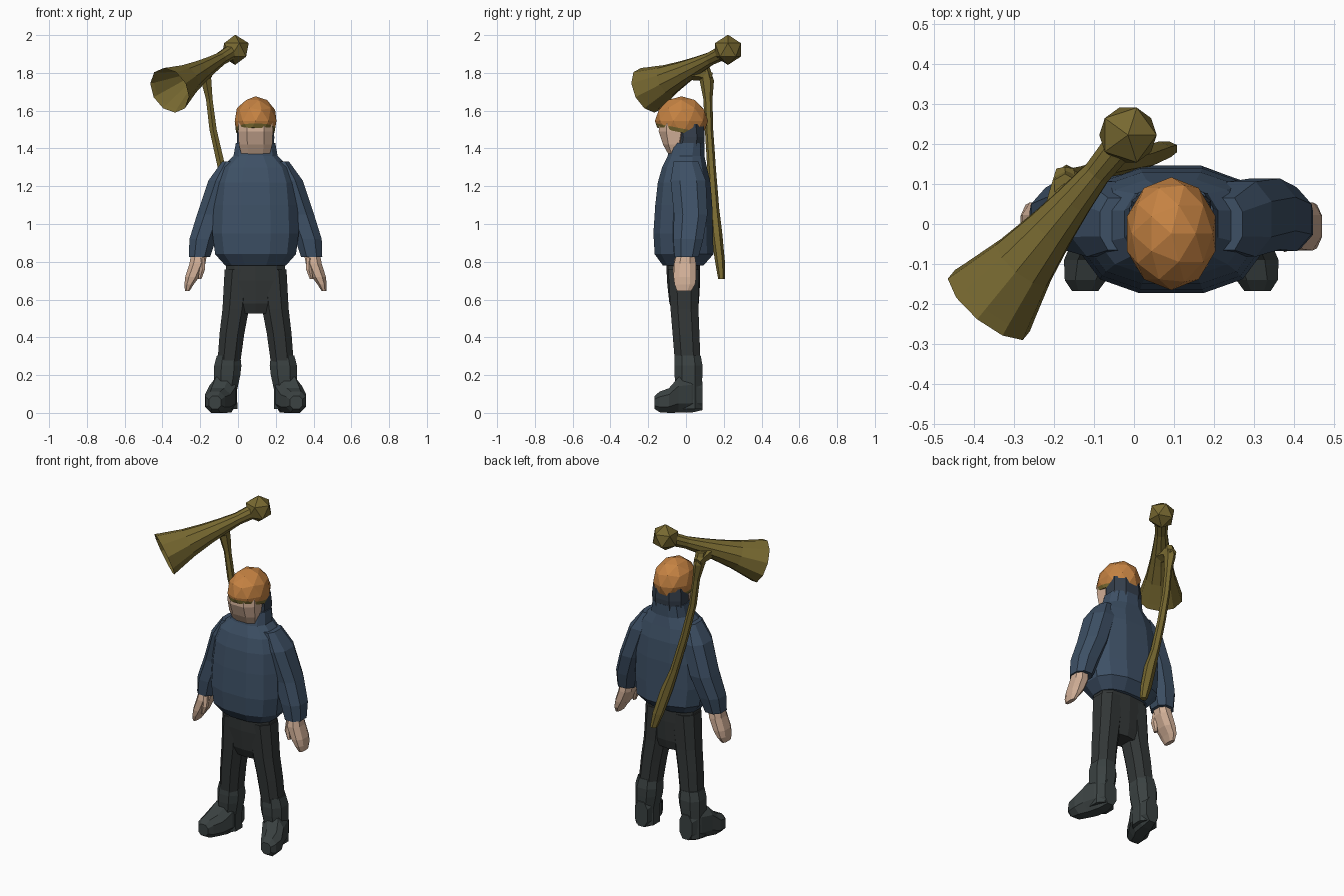
import bpy, bmesh, math
from mathutils import Vector, Matrix

if "Cube" in bpy.data.objects:
    bpy.data.objects.remove(bpy.data.objects["Cube"])

BX = 0.093  # the figure stands off centre because of the horn


def material(name, rgb):
    m = bpy.data.materials.new(name)
    m.diffuse_color = (*rgb, 1)
    m.use_nodes = True
    m.node_tree.nodes["Principled BSDF"].inputs["Base Color"].default_value = m.diffuse_color
    return m


ORANGE = material("orange helmet", (0.56, 0.225, 0.055))
OLIVE = material("olive brass", (0.185, 0.14, 0.03))
NAVY = material("navy cloth", (0.047, 0.08, 0.13))
DARK = material("dark hood", (0.034, 0.048, 0.07))
SKIN = material("skin", (0.64, 0.43, 0.31))
TROUSER = material("charcoal trousers", (0.032, 0.037, 0.037))
BOOT = material("dark grey boots", (0.043, 0.054, 0.054))

X, Y, Z = Vector((1, 0, 0)), Vector((0, 1, 0)), Vector((0, 0, 1))


def finish(name, bm, *mats):
    bmesh.ops.recalc_face_normals(bm, faces=bm.faces[:])
    me = bpy.data.meshes.new(name)
    bm.to_mesh(me)
    bm.free()
    for m in mats:
        me.materials.append(m)
    ob = bpy.data.objects.new(name, me)
    bpy.context.collection.objects.link(ob)
    return ob


def ring(c, u, v, n=8, power=1.0):
    """Superellipse ring round c; power below 1 makes it boxier."""
    pts = []
    for i in range(n):
        a = 2 * math.pi * (i + 0.5) / n
        ca, sa = math.cos(a), math.sin(a)
        p = Vector(c) + u * math.copysign(abs(ca) ** power, ca) + v * math.copysign(abs(sa) ** power, sa)
        p.z = max(p.z, 0)
        pts.append(p)
    return pts


def loft(name, rings, mat):
    bm = bmesh.new()
    rows = [[bm.verts.new(p) for p in r] for r in rings]
    n = len(rows[0])
    for a, b in zip(rows, rows[1:]):
        for i in range(n):
            j = (i + 1) % n
            bm.faces.new((a[i], a[j], b[j], b[i]))
    bm.faces.new(rows[0])
    bm.faces.new(rows[-1])
    return finish(name, bm, mat)


def column(name, secs, mat, n=8, power=0.85, side=1):
    """Horizontal sections (x, y, z, rx, ry), x measured from the body axis."""
    return loft(name, [ring((BX + side * x, y, z), X * rx, Y * ry, n, power)
                       for x, y, z, rx, ry in secs], mat)


def tube(name, secs, mat, axis, n=8):
    """Sections (centre, radius) square to the axis."""
    d = Vector(axis).normalized()
    u = d.cross(Z).normalized()
    v = u.cross(d)
    return loft(name, [ring(c, u * r, v * r, n) for c, r in secs], mat)


# Jacket body, hood and face
column("jacket", [(0, -.015, .78, .165, .11), (0, -.01, .84, .22, .16), (0, -.015, .95, .235, .162),
                  (0, -.012, 1.1, .228, .155), (0, -.01, 1.22, .215, .143), (0, -.008, 1.3, .185, .122),
                  (0, .0, 1.36, .12, .10), (0, .01, 1.43, .107, .09)], NAVY, 12, .8)
column("hood", [(0, .015, 1.4, .104, .085), (0, .022, 1.46, .106, .082), (0, .015, 1.53, .1, .085)], DARK, 8)
column("face", [(0, -.06, 1.37, .08, .036), (0, -.065, 1.42, .094, .06),
                (0, -.065, 1.49, .098, .085), (0, -.06, 1.55, .095, .085)], SKIN, 8, .8)

# Helmet: dome cut by a plane that drops to the back, with an olive rim
bm = bmesh.new()
bmesh.ops.create_icosphere(bm, subdivisions=2, radius=1)
bmesh.ops.transform(bm, verts=bm.verts[:], matrix=Matrix.Translation((BX, -.024, 1.545))
                    @ Matrix.Diagonal((.116, .141, .131, 1)))
tilt = Vector((0, .2, 1)).normalized()
low, high = Vector((BX, -.024, 1.484)), Vector((BX, -.024, 1.506))
cut = bmesh.ops.bisect_plane(bm, geom=bm.verts[:] + bm.edges[:] + bm.faces[:],
                             plane_co=low, plane_no=tilt, clear_inner=True)
bmesh.ops.contextual_create(bm, geom=[e for e in cut["geom_cut"] if isinstance(e, bmesh.types.BMEdge)])
bmesh.ops.bisect_plane(bm, geom=bm.verts[:] + bm.edges[:] + bm.faces[:], plane_co=high, plane_no=tilt)
for f in bm.faces:
    f.material_index = int((f.calc_center_median() - high).dot(tilt) < 0)
finish("helmet", bm, ORANGE, OLIVE)

# Hips
column("hips", [(0, -.015, .84, .16, .09), (0, -.013, .7, .165, .088),
                (0, -.01, .58, .15, .078), (0, -.005, .525, .08, .06)], TROUSER, 10, .7)

# Limbs, left and right
for side, word in ((-1, "right"), (1, "left")):
    column(word + "_sleeve", [(.14, .0, 1.33, .04, .07), (.175, .012, 1.23, .08, .1),
                              (.235, .025, 1.05, .08, .095), (.28, .012, .92, .075, .085),
                              (.297, .003, .825, .06, .068)], NAVY, 8, .85, side)
    column(word + "_hand", [(.298, -.002, .845, .045, .05), (.308, -.005, .79, .045, .062),
                            (.335, -.006, .72, .04, .064), (.352, -.006, .68, .026, .058),
                            (.362, -.01, .645, .013, .04)], SKIN, 8, .85, side)
    column(word + "_thumb", [(.285, -.035, .82, .018, .025), (.282, -.048, .76, .017, .022),
                             (.295, -.052, .71, .01, .014)], SKIN, 6, 1, side)
    column(word + "_leg", [(.085, -.013, .76, .084, .087), (.105, -.008, .55, .075, .079),
                           (.125, .0, .42, .07, .076), (.143, .01, .25, .064, .072)], TROUSER, 8, .85, side)
    column(word + "_boot_shaft", [(.143, .01, .305, .066, .072), (.147, .013, .25, .077, .08),
                                  (.15, .013, .2, .074, .079), (.158, .015, .12, .064, .072),
                                  (.158, .015, .02, .066, .072)], BOOT, 8, .85, side)
    # Foot runs from heel to toe and turns slightly outwards
    foot = [(.152, .088, .09, .045, .08), (.16, .03, .1, .067, .105), (.175, -.04, .095, .076, .1),
            (.2, -.09, .065, .072, .07), (.214, -.14, .058, .055, .058), (.215, -.167, .055, .035, .036)]
    loft(word + "_foot", [ring((BX + side * x, y, z), X * rx, Z * rz, 8, .8)
                          for x, y, z, rx, rz in foot], BOOT)

# Horn: hollow bell narrowing to a stem with a knob
mouth, knob = Vector((-.362, -.202, 1.708)), Vector((-.015, .222, 1.922))
axis = knob - mouth
profile = [(.42, .02), (.25, .06), (.03, .115), (0, .127), (.05, .118), (.25, .085),
           (.45, .062), (.62, .047), (.78, .036), (.9, .04), (.98, .045)]
tube("horn_bell", [(mouth + axis * t, r) for t, r in profile], OLIVE, axis, 10)
bm = bmesh.new()
bmesh.ops.create_icosphere(bm, subdivisions=1, radius=.08, matrix=Matrix.Translation(knob))
finish("horn_knob", bm, OLIVE)

# Pole down the back, with a bracket under the horn
column("pole", [(-.265, .095, 1.83, .03, .03), (-.262, .11, 1.76, .032, .038), (-.245, .116, 1.66, .02, .024),
                (-.225, .122, 1.5, .022, .022), (-.18, .135, 1.3, .024, .023), (-.12, .15, 1.08, .025, .026),
                (-.075, .162, .95, .036, .03), (-.03, .18, .8, .034, .026), (-.005, .188, .71, .022, .018)],
       OLIVE, 6, 1)
tube("bracket", [((-.18, .03, 1.81), .05), ((-.175, .075, 1.8), .042), ((-.172, .135, 1.775), .025)],
     OLIVE, (0, 1, -.3), 6)
